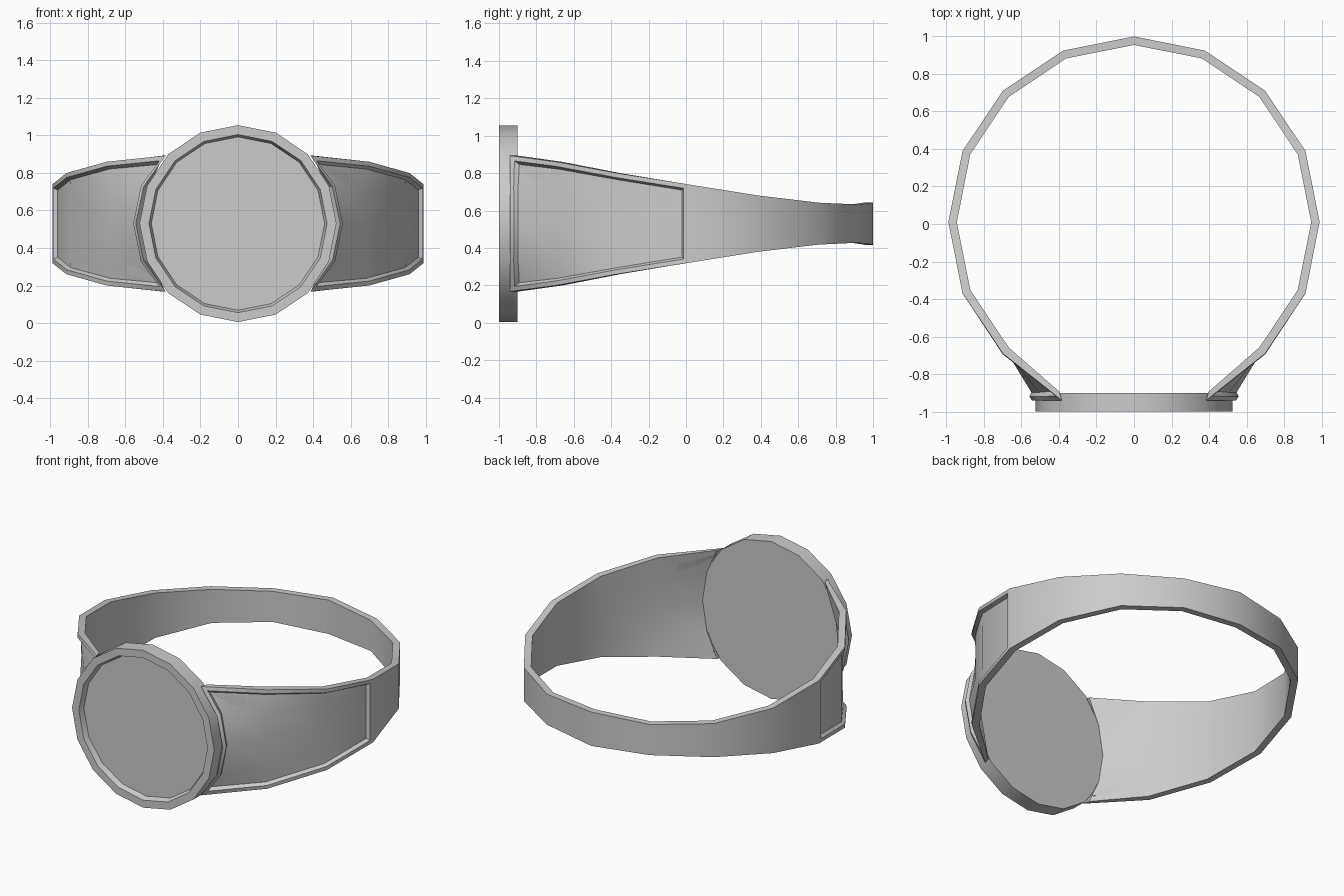
import bpy, bmesh
from math import sin, cos, pi, radians

if "Cube" in bpy.data.objects:
    bpy.data.objects.remove(bpy.data.objects["Cube"])

ZC = 0.53  # height of the ring's mid plane


def finish(bm, name):
    bmesh.ops.recalc_face_normals(bm, faces=bm.faces)
    me = bpy.data.meshes.new(name)
    bm.to_mesh(me)
    bm.free()
    ob = bpy.data.objects.new(name, me)
    bpy.context.collection.objects.link(ob)
    bpy.ops.object.select_all(action='DESELECT')
    ob.select_set(True)
    bpy.context.view_layer.objects.active = ob
    bpy.ops.object.shade_smooth_by_angle(angle=radians(30))
    return ob


# Band: cross-sections every 22.5 degrees, tall at the front, slim at the back
heights = [0.113, 0.102, 0.112, 0.15, 0.21, 0.27, 0.33]
rows = [sin(radians(a)) / sin(radians(45)) for a in (-45, -22.5, 0, 22.5, 45)]


def station(i):
    """Outer and inner columns of points; +-7 are the ends wrapped round the disc."""
    side, k = (1 if i >= 0 else -1), abs(i)
    outer, inner = [], []
    for j, f in enumerate(rows):
        if k < 7:
            a, z = k * pi / 8, ZC + heights[k] * f
            outer.append((side * 0.99 * sin(a), 0.01 + 0.99 * cos(a), z))
            inner.append((side * 0.945 * sin(a), 0.01 + 0.945 * cos(a), z))
        else:
            a, z = radians(-45 + 22.5 * j), ZC + 0.363 * f
            outer.append((side * 0.545 * cos(a), -0.94, z))
            inner.append((side * (0.505 * cos(a) + 0.04 * abs(f) ** 3), -0.895, z))
    return outer, inner


bm = bmesh.new()
loops = []
for i in range(-7, 8):
    outer, inner = station(i)
    loops.append([bm.verts.new(p) for p in outer + inner[::-1]])
panels = {-1: [], 1: []}
for s in range(14):
    for j in range(10):
        n = (j + 1) % 10
        f = bm.faces.new((loops[s][j], loops[s][n], loops[s + 1][n], loops[s + 1][j]))
        if j < 4 and (s < 3 or s > 10):
            panels[-1 if s < 3 else 1].append(f)
for lp in (loops[0], loops[-1]):
    for j in range(4):
        bm.faces.new((lp[j], lp[j + 1], lp[8 - j], lp[9 - j]))
bmesh.ops.recalc_face_normals(bm, faces=bm.faces)
# Recessed shoulder panels
for faces in panels.values():
    bmesh.ops.inset_region(bm, faces=faces, thickness=0.024, use_even_offset=True)
    bmesh.ops.inset_region(bm, faces=faces, thickness=0.012, depth=-0.022,
                           use_even_offset=True)
finish(bm, "band")

# Signet disc: 16 sides, raised rim, sunken face
bm = bmesh.new()
rings = []
for r, y in ((0.525, -0.9), (0.525, -1.0), (0.475, -1.0), (0.462, -0.965)):
    rings.append([bm.verts.new((r * cos(k * pi / 8), y, ZC + r * sin(k * pi / 8)))
                  for k in range(16)])
for a, b in zip(rings, rings[1:]):
    for k in range(16):
        n = (k + 1) % 16
        bm.faces.new((a[k], a[n], b[n], b[k]))
bm.faces.new(rings[0])
bm.faces.new(rings[-1])
finish(bm, "signet_disc")
